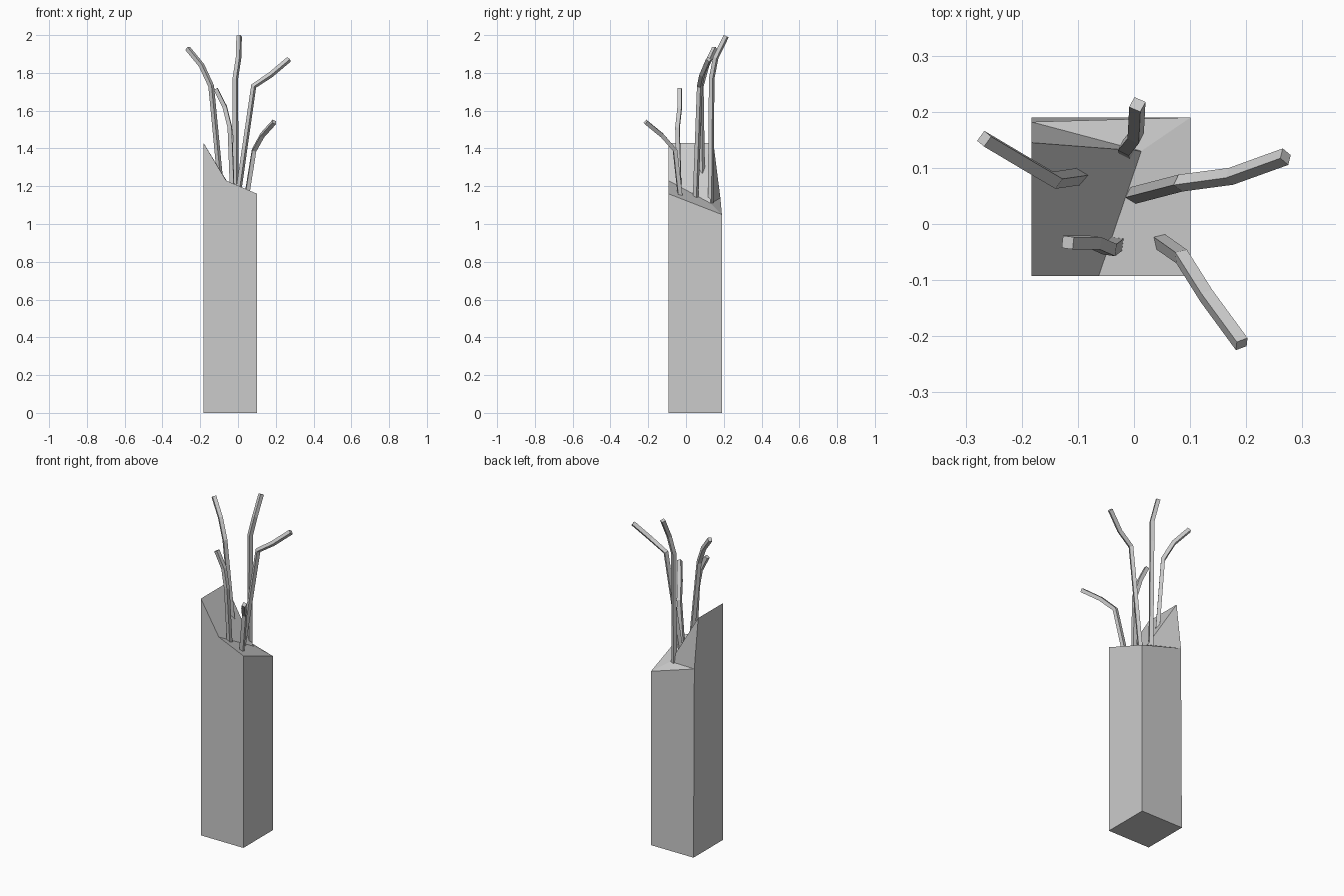
import bpy

if "Cube" in bpy.data.objects:
    bpy.data.objects.remove(bpy.data.objects["Cube"])

# Post: square trunk with a split, splintered top
L, R, F, B = -0.183, 0.101, -0.093, 0.19
verts = [(L, F, 0), (R, F, 0), (R, B, 0), (L, B, 0),       # base corners
         (L, F, 1.43), (-0.063, F, 1.23), (R, F, 1.16),    # front rim
         (R, B, 1.05), (L, 0.182, 1.137), (L, 0.145, 1.43),  # back rim
         (0.013, 0.13, 1.11)]                              # inner notch
faces = [(3, 2, 1, 0), (0, 1, 6, 5, 4), (1, 2, 7, 6), (2, 3, 8, 7),
         (3, 0, 4, 9, 8), (4, 5, 10, 9), (5, 6, 7, 10), (7, 8, 10), (9, 10, 8)]
mesh = bpy.data.meshes.new("post")
mesh.from_pydata(verts, [], faces)
mesh.update()
bpy.context.collection.objects.link(bpy.data.objects.new("post", mesh))


def twig(name, points, radius=0.0155):
    """Four-sided bent stick along a short path."""
    curve = bpy.data.curves.new(name, 'CURVE')
    curve.dimensions = '3D'
    curve.bevel_depth = radius
    curve.bevel_resolution = 0
    curve.use_fill_caps = True
    spline = curve.splines.new('POLY')
    spline.points.add(len(points) - 1)
    for p, co in zip(spline.points, points):
        p.co = (*co, 1)
    spline.use_smooth = False
    obj = bpy.data.objects.new(name, curve)
    bpy.context.collection.objects.link(obj)
    bpy.ops.object.select_all(action='DESELECT')
    obj.select_set(True)
    bpy.context.view_layer.objects.active = obj
    bpy.ops.object.convert(target='MESH')


# Twigs sprouting from the top
twig("twig_left", [(-0.095, 0.085, 1.24), (-0.142, 0.078, 1.73),
                   (-0.193, 0.108, 1.84), (-0.267, 0.152, 1.93)])
twig("twig_right", [(-0.005, 0.05, 1.12), (0.083, 0.073, 1.73),
                    (0.173, 0.085, 1.79), (0.27, 0.12, 1.872)])
twig("twig_back", [(-0.012, 0.13, 1.09), (-0.014, 0.136, 1.77),
                   (0.003, 0.157, 1.88), (0.006, 0.213, 1.995)])
twig("twig_short", [(-0.03, -0.035, 1.16), (-0.043, -0.045, 1.51),
                    (-0.07, -0.033, 1.62), (-0.118, -0.033, 1.715)])
twig("twig_front", [(0.045, -0.03, 1.14), (0.085, -0.058, 1.39),
                    (0.129, -0.128, 1.47), (0.192, -0.214, 1.54)])
